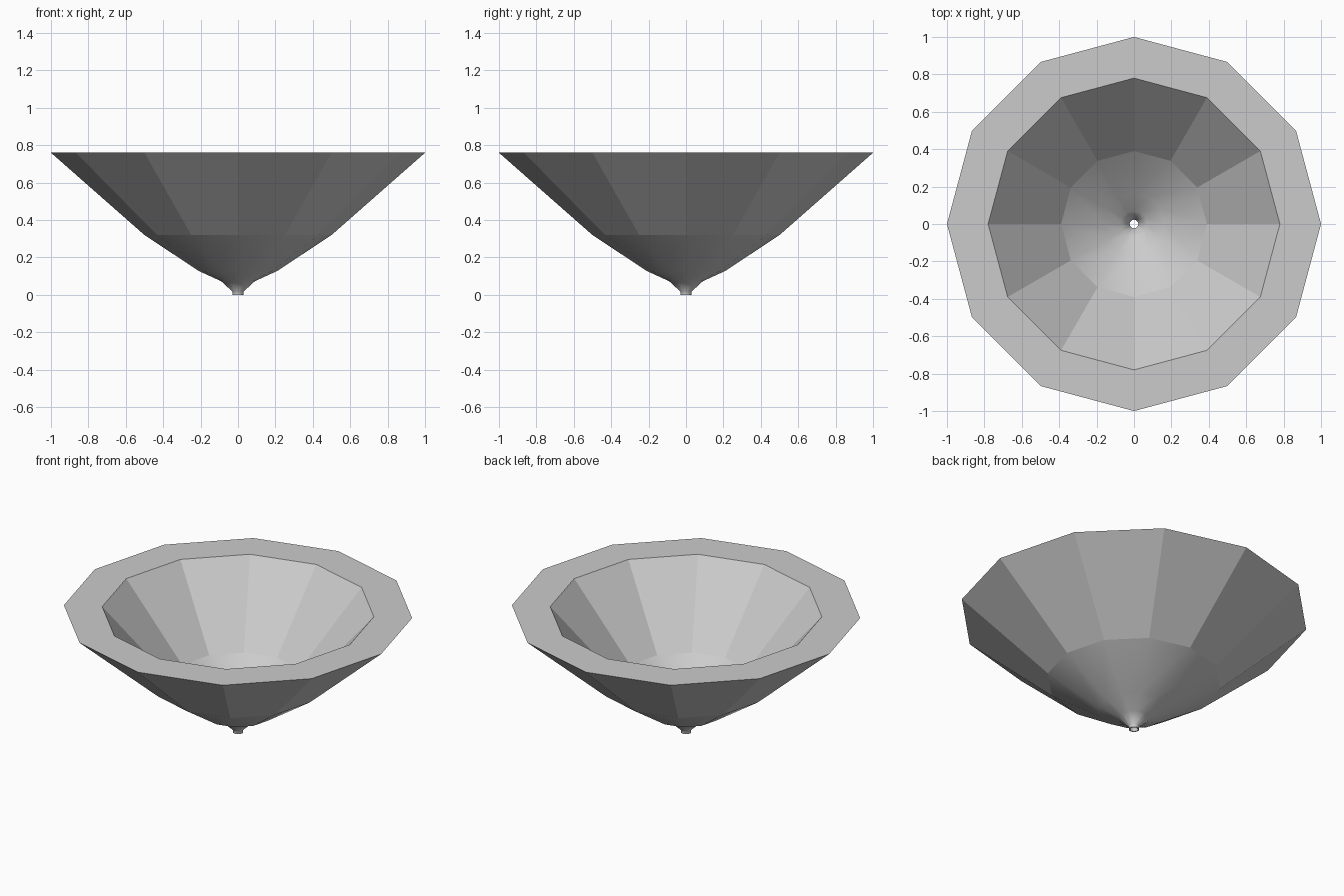
import bpy, bmesh
from math import cos, sin, tau

if "Cube" in bpy.data.objects:
    bpy.data.objects.remove(bpy.data.objects["Cube"])

SIDES = 12
INNER = 0.78  # inner wall radius relative to outer wall

# outer profile (radius, height) from spout to rim
profile = [(0.03, 0.0), (0.03, 0.018), (0.09, 0.073),
           (0.21, 0.128), (0.5, 0.32), (1.0, 0.76)]
loop = [(r, z, i) for i, (r, z) in enumerate(profile)]
loop += [(r * INNER, z, i) for i, (r, z) in reversed(list(enumerate(profile)))]

# closed, lathed wall section: outer wall, flat rim, inner wall, spout ring
bm = bmesh.new()
rings = []
for r, z, _ in loop:
    rings.append([bm.verts.new((r * cos(tau * k / SIDES), r * sin(tau * k / SIDES), z))
                  for k in range(SIDES)])
top = len(profile) - 1
for j in range(len(loop)):
    n = (j + 1) % len(loop)
    a, b = rings[j], rings[n]
    levels = (loop[j][2], loop[n][2])
    for k in range(SIDES):
        m = (k + 1) % SIDES
        f = bm.faces.new((a[k], a[m], b[m], b[k]))
        # upper facets, rim and spout end are flat, the lower bowl is smooth
        f.smooth = max(levels) < top and levels[0] != levels[1]
bmesh.ops.recalc_face_normals(bm, faces=bm.faces)

mesh = bpy.data.meshes.new("funnel_bowl")
bm.to_mesh(mesh)
bm.free()
bowl = bpy.data.objects.new("funnel_bowl", mesh)
bpy.context.collection.objects.link(bowl)
